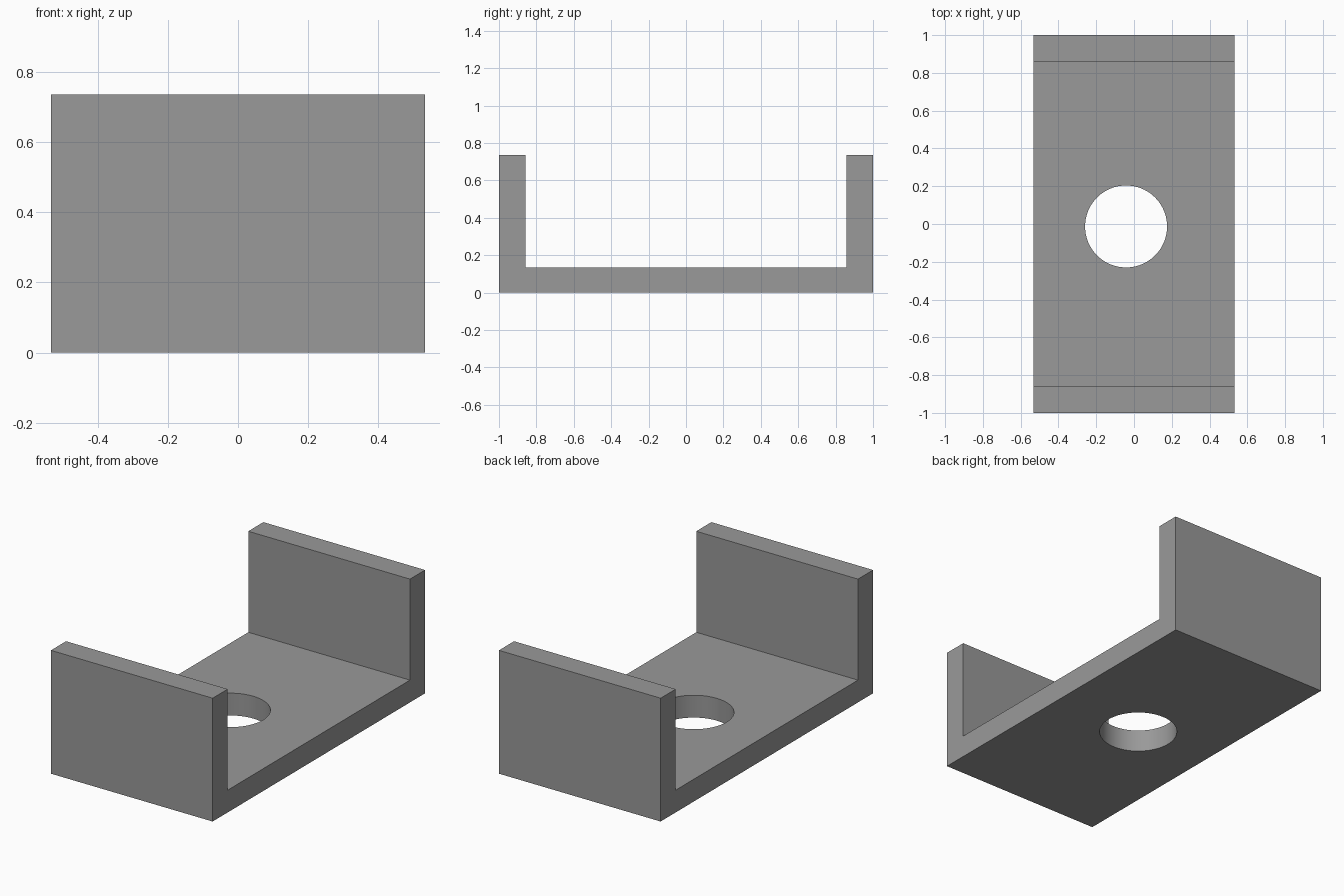
import bpy, bmesh

if "Cube" in bpy.data.objects:
    bpy.data.objects.remove(bpy.data.objects["Cube"])

HALF_WIDTH = 0.533
HEIGHT, FLOOR = 0.735, 0.133
INNER = 0.858

grey = bpy.data.materials.new("plain grey")
grey.diffuse_color = (0.32, 0.32, 0.32, 1)
grey.use_nodes = True
grey.node_tree.nodes["Principled BSDF"].inputs["Base Color"].default_value = grey.diffuse_color

# U-shaped channel: side profile (y, z) extruded along x
profile = [(-1, 0), (1, 0), (1, HEIGHT), (INNER, HEIGHT), (INNER, FLOOR),
           (-INNER, FLOOR), (-INNER, HEIGHT), (-1, HEIGHT)]
bm = bmesh.new()
face = bm.faces.new([bm.verts.new((-HALF_WIDTH, y, z)) for y, z in profile])
ext = bmesh.ops.extrude_face_region(bm, geom=[face])
moved = [v for v in ext["geom"] if isinstance(v, bmesh.types.BMVert)]
bmesh.ops.translate(bm, verts=moved, vec=(2 * HALF_WIDTH, 0, 0))
bmesh.ops.recalc_face_normals(bm, faces=bm.faces)
mesh = bpy.data.meshes.new("channel_bracket")
bm.to_mesh(mesh)
bm.free()
mesh.materials.append(grey)
bracket = bpy.data.objects.new("channel_bracket", mesh)
bpy.context.collection.objects.link(bracket)

# Round hole through the floor, slightly off centre
bpy.ops.mesh.primitive_cylinder_add(vertices=96, radius=0.217, depth=0.6,
                                    location=(-0.042, -0.013, FLOOR / 2))
cutter = bpy.context.object
cutter.name = "hole_cutter"
cutter.data.materials.append(grey)
cutter.hide_render = True
cutter.display_type = 'WIRE'

cut = bracket.modifiers.new("floor_hole", 'BOOLEAN')
cut.operation = 'DIFFERENCE'
cut.solver = 'EXACT'
cut.object = cutter

# Apply the cut, remove the cutter, smooth the hole wall only
bpy.ops.object.select_all(action='DESELECT')
bracket.select_set(True)
bpy.context.view_layer.objects.active = bracket
bpy.ops.object.modifier_apply(modifier=cut.name)
bpy.data.objects.remove(cutter)
bpy.ops.object.shade_smooth_by_angle(angle=0.5)
